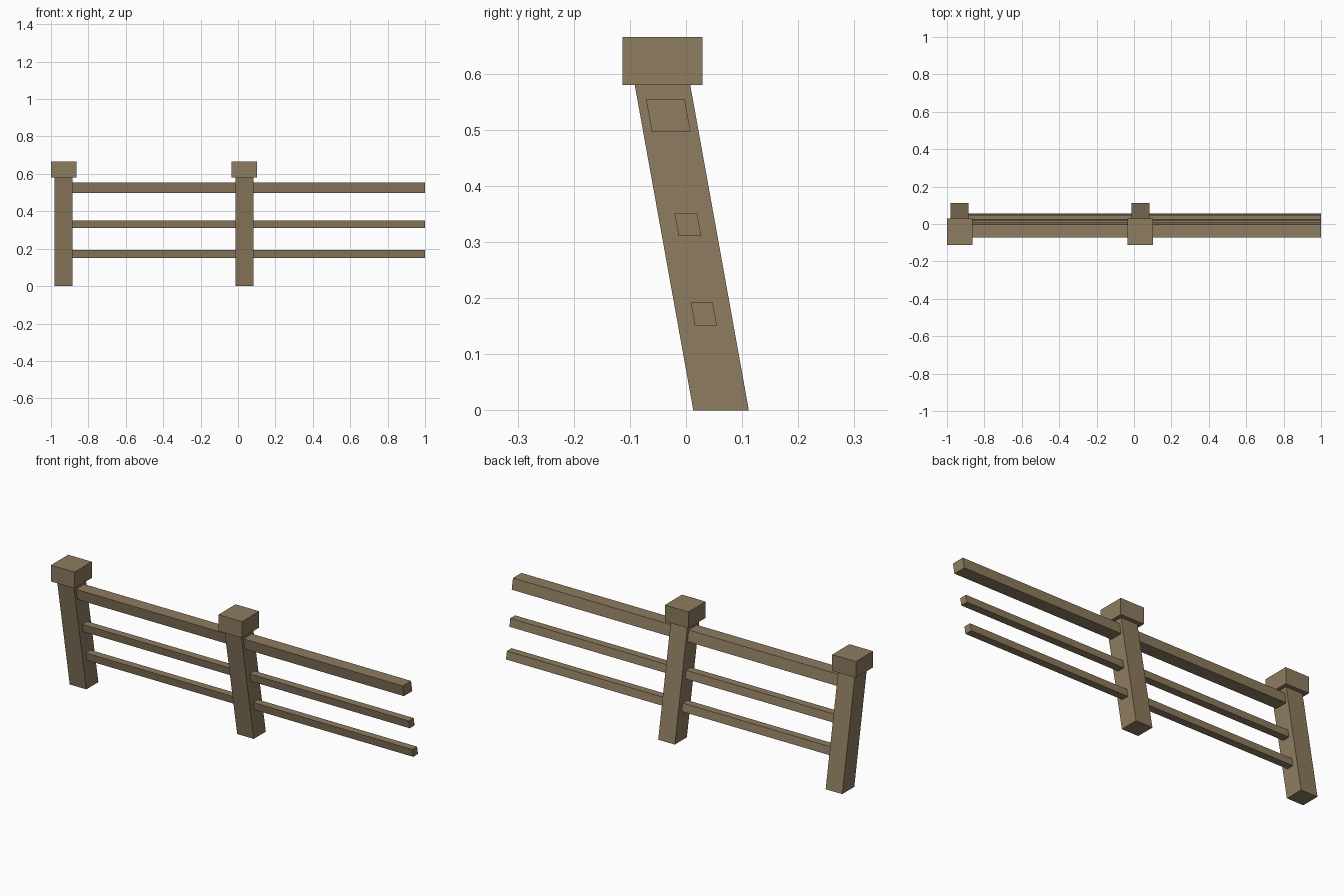
import bpy
import bmesh

cube = bpy.data.objects.get("Cube")
if cube:
    bpy.data.objects.remove(cube, do_unlink=True)

wood = bpy.data.materials.new("weathered_wood")
wood.use_nodes = True
COLOR = (0.27, 0.2, 0.117, 1)
wood.diffuse_color = COLOR
wood.node_tree.nodes["Principled BSDF"].inputs["Base Color"].default_value = COLOR

LEAN = -0.18  # forward shift per unit of height


def beam(name, x, y, z, lean=LEAN):
    """Box over the x, y and z ranges; y is given at its base, and it shears forward."""
    bm = bmesh.new()
    bmesh.ops.create_cube(bm, size=1)
    for v in bm.verts:
        h = (v.co.z + 0.5) * (z[1] - z[0])
        v.co.x = x[0] + (v.co.x + 0.5) * (x[1] - x[0])
        v.co.y = y[0] + (v.co.y + 0.5) * (y[1] - y[0]) + lean * h
        v.co.z = z[0] + h
    mesh = bpy.data.meshes.new(name)
    bm.to_mesh(mesh)
    bm.free()
    mesh.materials.append(wood)
    obj = bpy.data.objects.new(name, mesh)
    bpy.context.collection.objects.link(obj)
    return obj


# Leaning posts with upright caps
for side, cx in (("right", -0.932), ("middle", 0.034)):
    beam(side + "_post", (cx - 0.048, cx + 0.048), (0.013, 0.112), (0, 0.58))
    beam(side + "_cap", (cx - 0.068, cx + 0.068), (-0.113, 0.029), (0.58, 0.665), 0)

# Rails sheared with the posts, starting inside the end post
for name, y, z in (
    ("top_rail", (-0.061, 0.008), (0.497, 0.554)),
    ("middle_rail", (-0.013, 0.027), (0.311, 0.352)),
    ("bottom_rail", (0.016, 0.055), (0.151, 0.192)),
):
    beam(name, (-0.9, 1), y, z)
